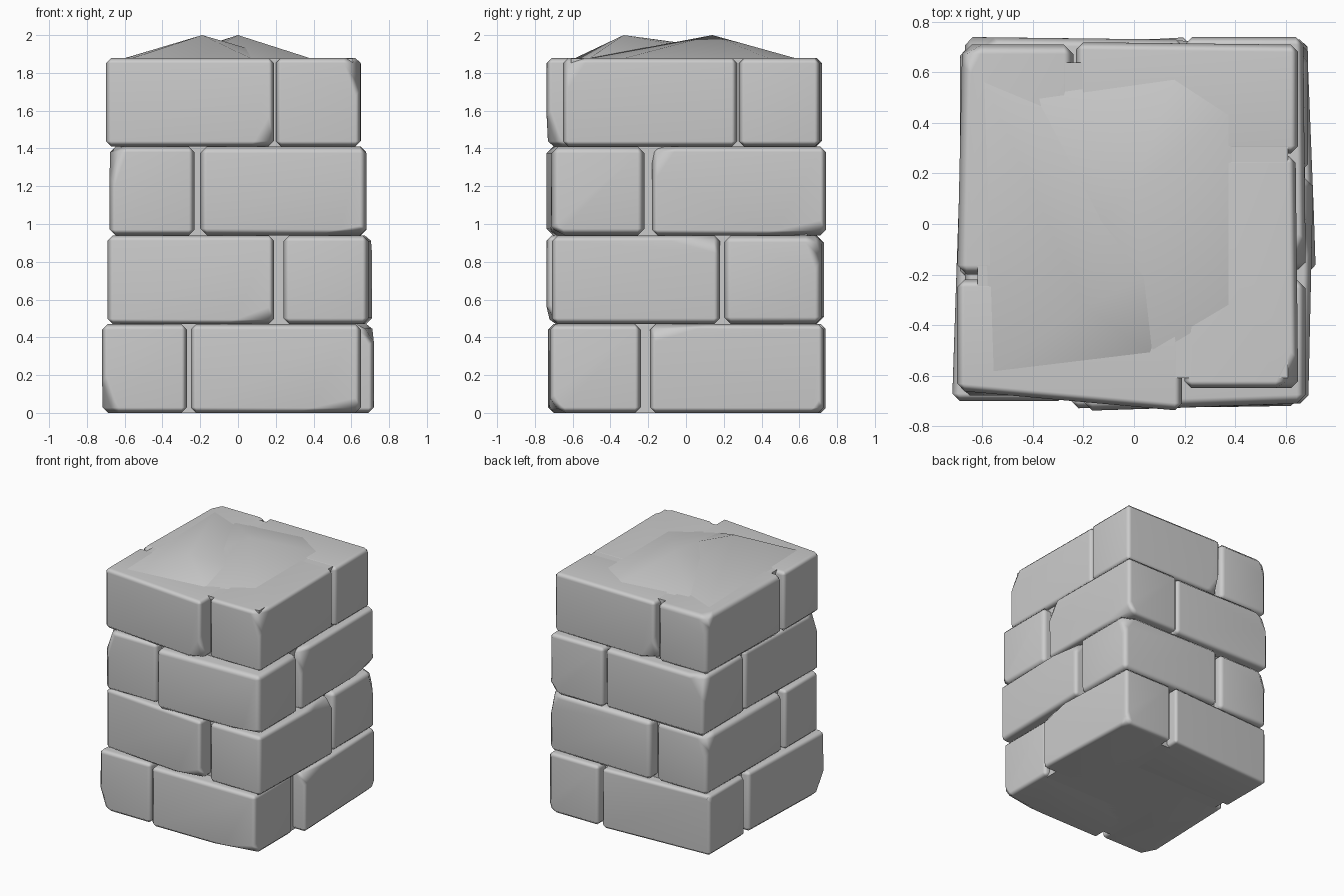
import bpy, bmesh, math, random
from mathutils import Vector

cube = bpy.data.objects.get("Cube")
if cube:
    bpy.data.objects.remove(cube, do_unlink=True)

random.seed(4)
COURSE = 0.47

stone = bpy.data.materials.new("grey stone")
stone.use_nodes = True
colour = (0.6, 0.6, 0.6, 1)
stone.diffuse_color = colour
stone.node_tree.nodes["Principled BSDF"].inputs["Base Color"].default_value = colour


def finish(name, bm, angle, weighted=True):
    """Turn a bmesh into a softly shaded stone object."""
    bmesh.ops.recalc_face_normals(bm, faces=bm.faces)
    mesh = bpy.data.meshes.new(name)
    bm.to_mesh(mesh)
    bm.free()
    mesh.materials.append(stone)
    obj = bpy.data.objects.new(name, mesh)
    bpy.context.collection.objects.link(obj)
    bpy.ops.object.select_all(action='DESELECT')
    obj.select_set(True)
    bpy.context.view_layer.objects.active = obj
    bpy.ops.object.shade_smooth_by_angle(angle=math.radians(angle))
    if weighted:
        mod = obj.modifiers.new("flat faces", 'WEIGHTED_NORMAL')
        mod.keep_sharp = True


def box(low, high):
    bm = bmesh.new()
    bmesh.ops.create_cube(bm, size=1)
    low, high = Vector(low), Vector(high)
    for v in bm.verts:
        v.co = (low + high) / 2 + v.co * (high - low)
    return bm


def chip(bm, low, high, signs, size):
    """Slice one corner off, reaching size along each axis."""
    corner = Vector([h if s > 0 else l for l, h, s in zip(low, high, signs)])
    normal = Vector([s / d for s, d in zip(signs, size)])
    point = corner - Vector((signs[0] * size[0], 0, 0))
    geom = bm.verts[:] + bm.edges[:] + bm.faces[:]
    cut = bmesh.ops.bisect_plane(bm, geom=geom, plane_co=point,
                                 plane_no=normal.normalized(), clear_outer=True)
    rim = [e for e in cut["geom_cut"] if isinstance(e, bmesh.types.BMEdge)]
    if rim:
        bmesh.ops.edgeloop_fill(bm, edges=rim)


# outward axis and direction of each side's long brick
SIDES = {"front": (1, -1), "right": (0, 1), "back": (1, 1), "left": (0, -1)}
# how far a break runs along the brick and up it
BREAKS = {"long": (.4, .1), "short": (.14, .2)}


def brick(side, level, span, skew, chips):
    """Chamfered block; skew pulls in one end of its outer face."""
    x0, x1, y0, y1 = span
    low, high = (x0, y0, level * COURSE), (x1, y1, (level + 1) * COURSE)
    bm = box(low, high)
    axis, out = SIDES[side]
    run = 1 - axis
    middle = [(a + b) / 2 for a, b in zip(low, high)]
    for v in bm.verts:
        outer = (v.co[axis] - middle[axis]) * out > 0
        far_end = (v.co[run] - middle[run]) * skew > 0
        if outer and far_end:
            v.co[axis] -= out * abs(skew)
    # broken corners on the outer face
    for words in chips:
        end, edge, length = words.split()
        signs = [0, 0, 1 if edge == "top" else -1]
        size = [.07, .07, 0]
        signs[axis], signs[run] = out, 1 if end == "high" else -1
        size[run], size[2] = BREAKS[length]
        chip(bm, low, high, signs, size)
    bmesh.ops.recalc_face_normals(bm, faces=bm.faces)
    edges = [e for e in bm.edges if e.calc_face_angle(0) > 0.7]
    bmesh.ops.bevel(bm, geom=edges, offset=random.uniform(.027, .038), segments=1,
                    affect='EDGES', clamp_overlap=True)
    finish(f"{side}_brick_course_{level + 1}", bm, 60)


# four courses in front, right, back, left order: footprint, skew, broken corners
COURSES = (
    (((-.25, .65, -.73, -.24), .01, ["high bottom long"]),
     ((.25, .72, -.19, .73), .035, ["high bottom short", "low top long"]),
     ((-.69, .22, .25, .74), -.05, ["low top short"]),
     ((-.72, -.27, -.7, .2), .03, ["low bottom short"])),
    (((-.69, .19, -.74, -.25), -.08, ["high bottom long"]),
     ((.24, .71, -.71, .18), -.02, ["high top long"]),
     ((-.2, .69, .2, .73), .01, ["high top short"]),
     ((-.69, -.23, -.22, .71), .01, ["high top short"])),
    (((-.2, .68, -.74, -.22), .03, ["high bottom long"]),
     ((.2, .68, -.18, .74), .01, ["high bottom long", "low top short"]),
     ((-.67, .2, .22, .74), .01, ["low top short"]),
     ((-.68, -.23, -.68, .2), .02, ["low top short"])),
    (((-.7, .19, -.74, -.22), -.08, ["high bottom short"]),
     ((.2, .65, -.65, .27), .01, ["low top short"]),
     ((-.23, .65, .28, .72), .01, ["low bottom short"]),
     ((-.7, -.24, -.2, .71), .02, ["high top short"])),
)

for level, course in enumerate(COURSES):
    for side, (span, skew, chips) in zip(SIDES, course):
        brick(side, level, span, skew, chips)

# mortar core filling the joints
finish("mortar_core", box((-.62, -.61, 0), (.61, .64, 1.876)), 30, False)


def mound(name, peak, outline):
    """Low smooth heap of stone with one peak."""
    bm = bmesh.new()
    rim = [bm.verts.new((x, y, 1.872)) for x, y in outline]
    top = bm.verts.new((*peak, 2))
    for a, b in zip(rim, rim[1:] + rim[:1]):
        bm.faces.new((a, b, top))
    bm.faces.new(rim[::-1])
    finish(name, bm, 50, False)


# two overlapping mounds on the top
mound("left_top_mound", (-.19, -.33),
      [(-.58, -.6), (.08, -.52), (.25, -.1), (-.1, .35), (-.38, .52), (-.62, .62)])
mound("right_top_mound", (0, .14),
      [(.08, -.54), (.4, -.35), (.4, .45), (.17, .6), (-.4, .52), (-.25, -.1)])
